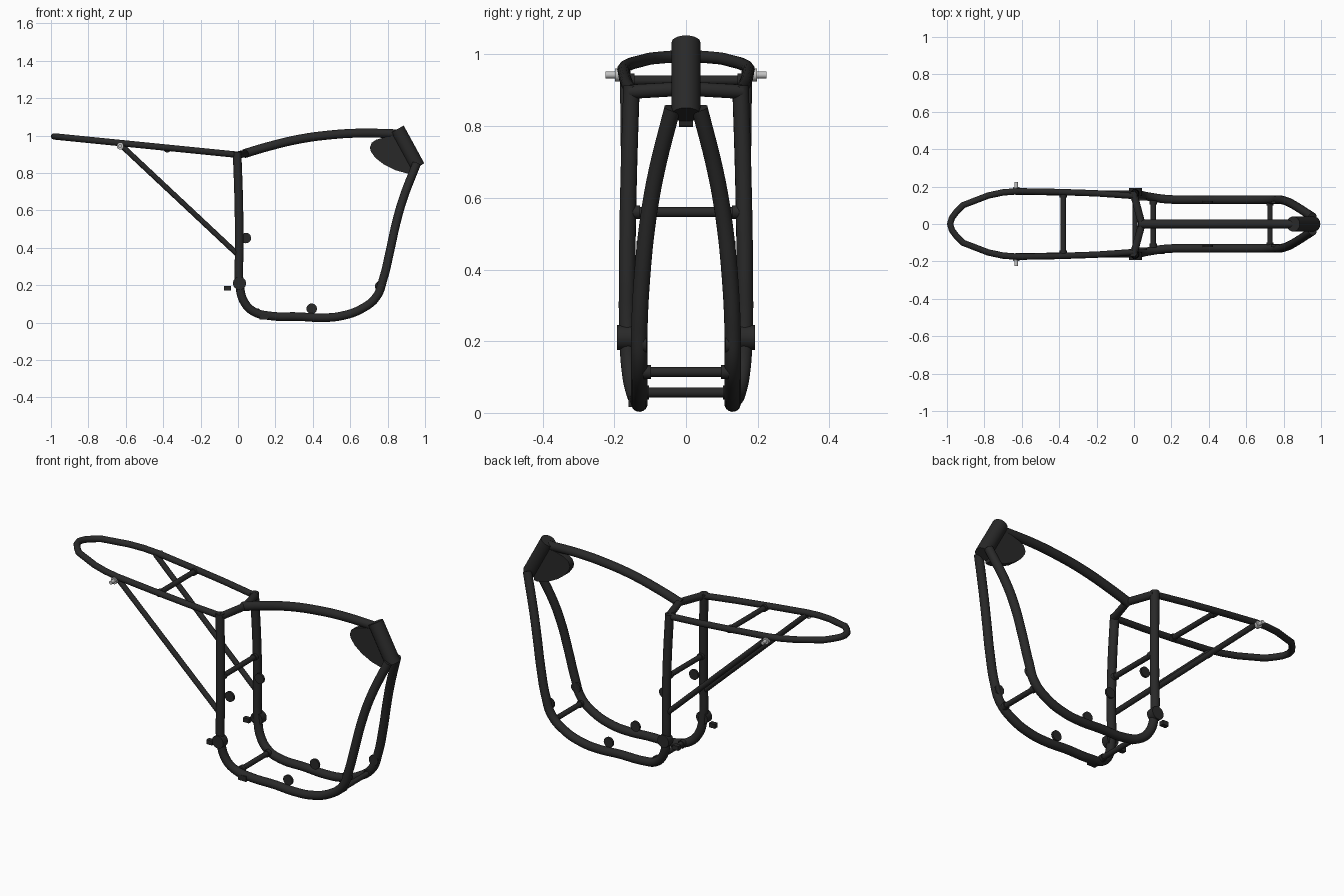
import bpy, bmesh, math
from mathutils import Vector

if "Cube" in bpy.data.objects:
    bpy.data.objects.remove(bpy.data.objects["Cube"])


def material(name, c):
    m = bpy.data.materials.new(name)
    m.diffuse_color = (*c, 1)
    m.use_nodes = True
    m.node_tree.nodes["Principled BSDF"].inputs["Base Color"].default_value = m.diffuse_color
    return m


BLACK = material("satin_black", (0.022, 0.022, 0.022))
STEEL = material("bare_steel", (0.55, 0.55, 0.55))


def finish(ob, mat):
    ob.data.materials.clear()
    ob.data.materials.append(mat)
    bpy.ops.object.select_all(action='DESELECT')
    ob.select_set(True)
    bpy.context.view_layer.objects.active = ob
    bpy.ops.object.shade_smooth_by_angle(angle=math.radians(40))
    return ob


def tube(name, pts, r, smooth=True, res=8):
    """Swept round tube through a few points, turned into a mesh."""
    cu = bpy.data.curves.new(name, 'CURVE')
    cu.dimensions = '3D'
    cu.bevel_depth = r
    cu.bevel_resolution = 6
    cu.use_fill_caps = True
    cu.resolution_u = res
    if smooth:
        sp = cu.splines.new('BEZIER')
        sp.bezier_points.add(len(pts) - 1)
        for bp, p in zip(sp.bezier_points, pts):
            bp.co = p
            bp.handle_left_type = bp.handle_right_type = 'AUTO'
    else:
        sp = cu.splines.new('POLY')
        sp.points.add(len(pts) - 1)
        for q, p in zip(sp.points, pts):
            q.co = (*p, 1)
    ob = bpy.data.objects.new(name, cu)
    bpy.context.collection.objects.link(ob)
    bpy.ops.object.select_all(action='DESELECT')
    ob.select_set(True)
    bpy.context.view_layer.objects.active = ob
    bpy.ops.object.convert(target='MESH')
    return finish(bpy.context.view_layer.objects.active, BLACK)


def rod(name, a, b, r, mat=BLACK, sides=24):
    a, b = Vector(a), Vector(b)
    d = b - a
    bpy.ops.mesh.primitive_cylinder_add(vertices=sides, radius=r, depth=d.length, location=(a + b) / 2,
                                        rotation=d.to_track_quat('Z', 'Y').to_euler())
    ob = bpy.context.object
    ob.name = name
    return finish(ob, mat)


def block(name, loc, size):
    bpy.ops.mesh.primitive_cube_add(size=1, location=loc)
    ob = bpy.context.object
    ob.name = name
    ob.scale = size
    return finish(ob, BLACK)


def cross_bar(name, x, z, half, r):
    """Cross tube with a small weld collar at each end."""
    rod(name, (x, -half, z), (x, half, z), r)
    for s in (-1, 1):
        rod(name + "_collar", (x, s * (half - 0.022), z), (x, s * half, z), r + 0.005)


# cradle: rear upright, floor and down tube as one bent tube per side
cradle = [(-0.005, 0.152, 0.912), (0.004, 0.16, 0.65), (0.007, 0.164, 0.4), (0.008, 0.163, 0.21),
          (0.032, 0.156, 0.112), (0.085, 0.145, 0.058), (0.17, 0.133, 0.036), (0.32, 0.13, 0.032),
          (0.45, 0.13, 0.026), (0.55, 0.13, 0.035), (0.66, 0.13, 0.073), (0.74, 0.13, 0.138),
          (0.777, 0.13, 0.235), (0.813, 0.122, 0.385), (0.845, 0.107, 0.53), (0.882, 0.085, 0.66),
          (0.955, 0.038, 0.85)]

# rear seat loop: half outline, mirrored, slightly faceted at the tail
half = [(0, 0.15), (-0.2, 0.164), (-0.4, 0.171), (-0.62, 0.175), (-0.7, 0.169), (-0.78, 0.152),
        (-0.915, 0.1), (-0.95, 0.064), (-0.974, 0.032)]
outline = half + [(-0.983, 0)] + [(x, -y) for x, y in reversed(half)]
tube("seat_loop", [(x, y, 0.897 - 0.1 * x) for x, y in outline], 0.017, smooth=False)

# backbone and its split to both uprights
tube("backbone", [(0.03, 0, 0.902), (0.15, 0, 0.938), (0.33, 0, 0.981), (0.5, 0, 1.004),
                  (0.65, 0, 1.013), (0.86, 0, 1.009)], 0.0238)
tube("seat_yoke", [(0, -0.155, 0.896), (0.042, 0, 0.905), (0, 0.155, 0.896)], 0.02, smooth=False)

# steering head
rod("head_tube", (0.851, 0, 1.034), (0.961, 0, 0.832), 0.04, sides=32)

# gusset plate below the head
outline = [(0.705, 0.935), (0.715, 0.962), (0.74, 0.978), (0.8, 0.995), (0.87, 1.0), (0.94, 0.86),
           (0.925, 0.8), (0.905, 0.797), (0.84, 0.815), (0.78, 0.845), (0.735, 0.88), (0.71, 0.915)]
bm = bmesh.new()
f = bm.faces.new([bm.verts.new((x, -0.019, z)) for x, z in outline])
ext = bmesh.ops.extrude_face_region(bm, geom=[f])
bmesh.ops.translate(bm, vec=(0, 0.038, 0), verts=[v for v in ext["geom"] if isinstance(v, bmesh.types.BMVert)])
bmesh.ops.recalc_face_normals(bm, faces=bm.faces)
me = bpy.data.meshes.new("head_gusset")
bm.to_mesh(me)
bm.free()
ob = bpy.data.objects.new("head_gusset", me)
bpy.context.collection.objects.link(ob)
finish(ob, BLACK)

# cross bars
cross_bar("seat_cross_bar", -0.378, 0.928, 0.165, 0.014)
cross_bar("upright_cross_bar", 0.005, 0.56, 0.15, 0.014)
cross_bar("rear_floor_cross_bar", 0.103, 0.057, 0.125, 0.014)
cross_bar("front_floor_cross_bar", 0.727, 0.114, 0.12, 0.014)

for s, side in ((-1, "right"), (1, "left")):
    tube(side + "_cradle", [(x, s * y, z) for x, y, z in cradle], 0.023)
    rod(side + "_strut", (-0.63, s * 0.17, 0.953), (0.005, s * 0.163, 0.358), 0.0145)
    # swing arm pivot boss and stop block
    rod(side + "_pivot_boss", (0.008, s * 0.15, 0.21), (0.008, s * 0.192, 0.21), 0.035)
    block(side + "_stop_block", (-0.056, s * 0.162, 0.184), (0.036, 0.025, 0.024))
    # shock studs with collars
    rod(side + "_shock_stud", (-0.63, s * 0.17, 0.943), (-0.63, s * 0.225, 0.943), 0.010, STEEL)
    rod(side + "_stud_collar", (-0.63, s * 0.178, 0.943), (-0.63, s * 0.198, 0.943), 0.018, STEEL)
    # round engine mount tabs
    for n, x, y, z in (("upright", 0.042, 0.132, 0.452), ("floor", 0.394, 0.118, 0.074),
                       ("front", 0.76, 0.116, 0.194)):
        rod(f"{side}_{n}_mount_tab", (x, s * (y - 0.006), z), (x, s * (y + 0.006), z), 0.028)

# side stand lug, on one side only
block("side_stand_lug", (0.138, -0.146, 0.032), (0.048, 0.03, 0.03))
